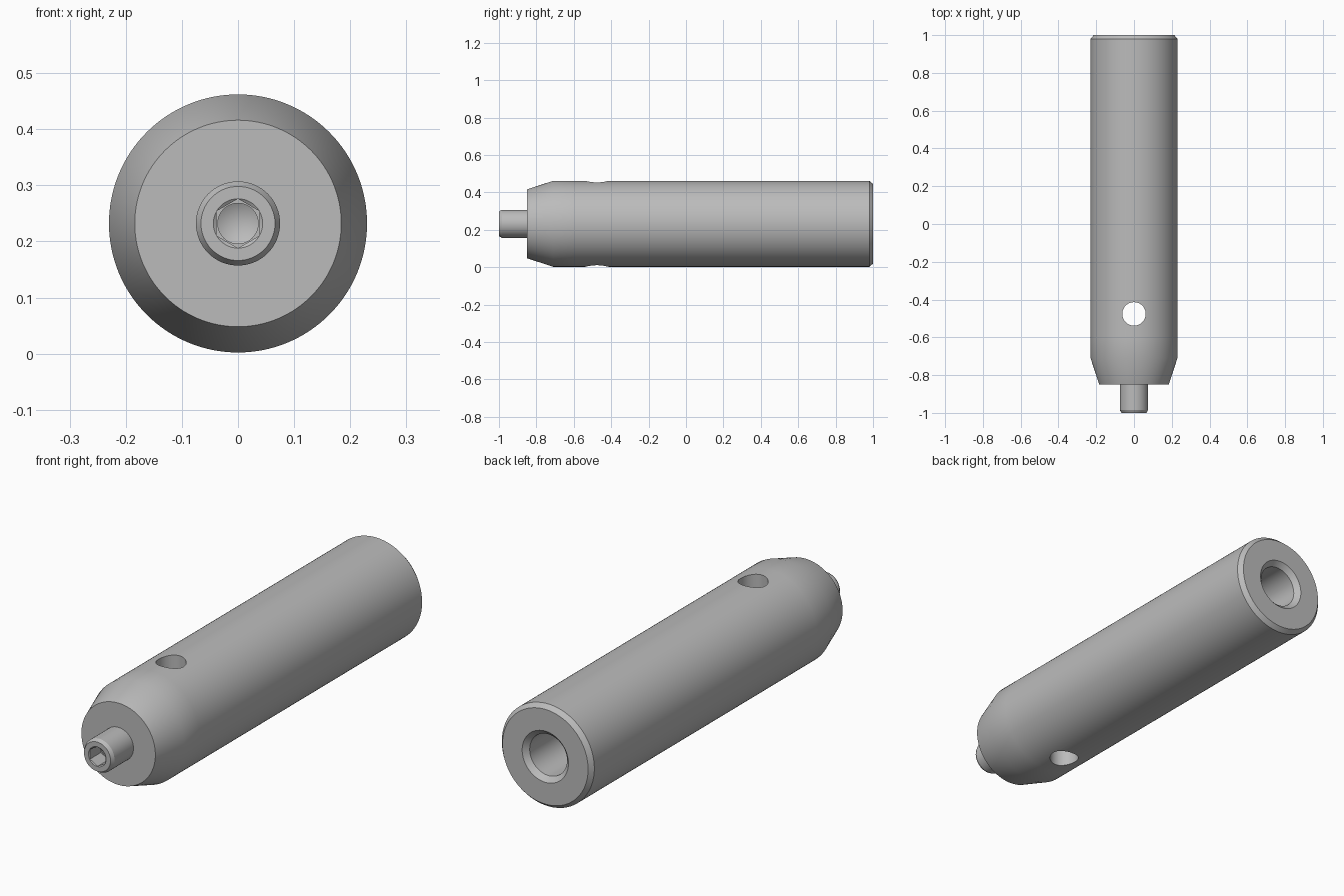
import bpy, bmesh, math
from mathutils import Matrix, Vector

AXIS_Z = 0.232      # height of the long axis
SEGMENTS = 128

if "Cube" in bpy.data.objects:
    bpy.data.objects.remove(bpy.data.objects["Cube"], do_unlink=True)

steel = bpy.data.materials.new("grey_steel")
steel.use_nodes = True
colour = (0.5, 0.5, 0.5, 1)
steel.diffuse_color = colour
steel.node_tree.nodes["Principled BSDF"].inputs["Base Color"].default_value = colour


def finish(name, bm):
    """Turn a bmesh into a linked object."""
    bmesh.ops.remove_doubles(bm, verts=bm.verts, dist=1e-5)
    bmesh.ops.recalc_face_normals(bm, faces=bm.faces)
    mesh = bpy.data.meshes.new(name)
    bm.to_mesh(mesh)
    bm.free()
    mesh.materials.append(steel)
    obj = bpy.data.objects.new(name, mesh)
    bpy.context.collection.objects.link(obj)
    return obj


def lathe(name, profile, sides=SEGMENTS):
    """Revolve (radius, y) points about the long axis."""
    bm = bmesh.new()
    verts = [bm.verts.new((0, y, AXIS_Z + r)) for r, y in profile]
    edges = [bm.edges.new(pair) for pair in zip(verts, verts[1:])]
    bmesh.ops.spin(bm, geom=verts + edges, cent=(0, 0, AXIS_Z), axis=(0, 1, 0),
                   angle=math.tau, steps=sides, use_merge=True)
    return finish(name, bm)


def activate(obj):
    bpy.ops.object.select_all(action="DESELECT")
    obj.select_set(True)
    bpy.context.view_layer.objects.active = obj


def cut(target, cutter):
    """Subtract the cutter and discard it."""
    cutter.hide_render = True
    mod = target.modifiers.new("cut", "BOOLEAN")
    mod.operation, mod.solver, mod.object = "DIFFERENCE", "EXACT", cutter
    activate(target)
    bpy.ops.object.modifier_apply(modifier=mod.name)
    bpy.data.objects.remove(cutter, do_unlink=True)


# Body: tapered nose, chamfered tail, blind bore with a countersunk mouth
body = lathe("body", [
    (0, -0.85), (0.184, -0.85), (0.23, -0.71), (0.23, -0.6), (0.23, -0.35),
    (0.23, 0.98), (0.213, 1), (0.115, 1), (0.093, 0.978), (0.093, 0.4), (0, 0.35)])

# Vertical cross hole through the body
bm = bmesh.new()
bmesh.ops.create_cone(bm, cap_ends=True, segments=64, radius1=0.062, radius2=0.062,
                      depth=0.8, matrix=Matrix.Translation(Vector((0, -0.476, AXIS_Z))))
cut(body, finish("cross_hole_cutter", bm))

# Pin projecting from the nose
pin = lathe("pin", [
    (0, -0.8), (0.075, -0.8), (0.075, -0.985), (0.066, -1), (0, -1)], 64)

# Hexagonal socket, drilled tip and countersunk mouth
cut(pin, lathe("socket_cutter", [(0, -1.05), (0.044, -1.05), (0.044, -0.92), (0, -0.92)], 6))
cut(pin, lathe("tip_cutter", [(0, -0.95), (0.036, -0.95), (0.036, -0.915), (0, -0.895)], 48))
cut(pin, lathe("mouth_cutter", [(0, -1.01), (0.05, -1.01), (0.044, -1.0), (0.037, -0.995), (0, -0.99)], 48))

for part in (body, pin):
    activate(part)
    bpy.ops.object.shade_smooth_by_angle(angle=math.radians(30))
